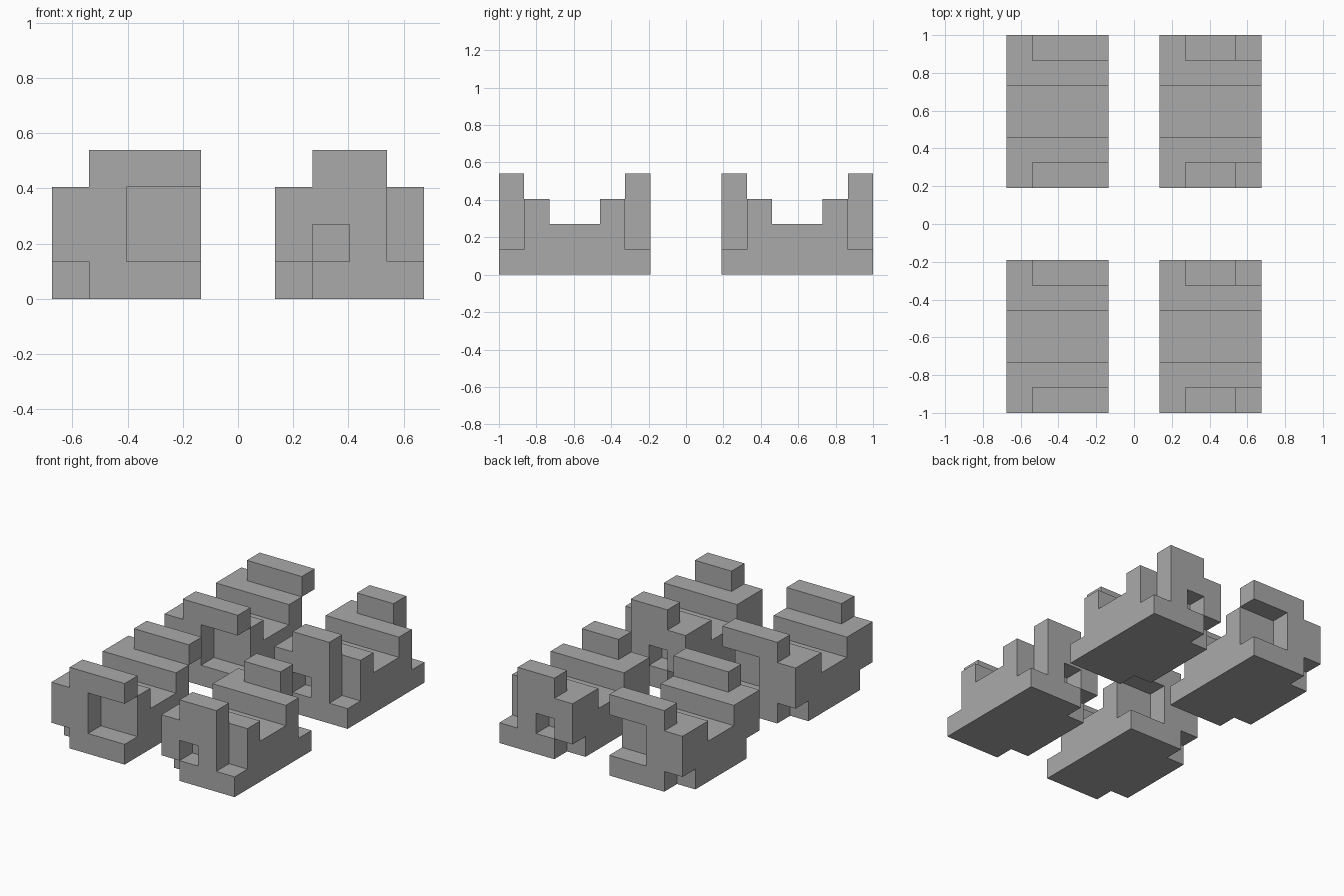
import bpy, bmesh
from mathutils import Vector

cube = bpy.data.objects.get("Cube")
if cube:
    bpy.data.objects.remove(cube, do_unlink=True)

grey = bpy.data.materials.new("plain grey")
grey.use_nodes = True
colour = (0.4, 0.4, 0.4, 1)
grey.diffuse_color = colour
grey.node_tree.nodes["Principled BSDF"].inputs["Base Color"].default_value = colour

UNIT = 0.135                       # size of one building cell
HEIGHTS = [4, 3, 2, 2, 3, 4]       # stepped saddle from front to back
# End plates, top row first, # marks a filled cell
OPEN_PLATE = [".###", "##..", "##..", ".###"]
PIERCED_PLATE = [".##.", "###.", "#.#.", ".###"]


def filled_cells(plate):
    """Full-width stepped body closed by a patterned plate at each end."""
    cells = set()
    last = len(HEIGHTS) - 1
    for y, height in enumerate(HEIGHTS):
        for x in range(4):
            for z in range(height):
                if 0 < y < last or plate[3 - z][x] == "#":
                    cells.add((x, y, z))
    return cells


def make_block(name, plate, cx, cy):
    """Skin the outside of the cells and merge coplanar faces."""
    bm = bmesh.new()
    cells = filled_cells(plate)
    for cell in sorted(cells):
        for axis in range(3):
            for side in (0, 1):
                step = Vector((0, 0, 0))
                step[axis] = side * 2 - 1
                if tuple(int(v) for v in Vector(cell) + step) in cells:
                    continue
                u, v = Vector((0, 0, 0)), Vector((0, 0, 0))
                u[(axis + 1) % 3] = 1
                v[(axis + 2) % 3] = 1
                corner = Vector(cell)
                corner[axis] += side
                quad = [corner, corner + u, corner + u + v, corner + v]
                if side == 0:
                    quad.reverse()
                bm.faces.new([bm.verts.new(p) for p in quad])
    bmesh.ops.remove_doubles(bm, verts=bm.verts, dist=0.001)
    bmesh.ops.dissolve_limit(bm, angle_limit=0.01, verts=bm.verts, edges=bm.edges)
    for vert in bm.verts:
        vert.co = (vert.co - Vector((2, 3, 0))) * UNIT
    mesh = bpy.data.meshes.new(name)
    bm.to_mesh(mesh)
    bm.free()
    mesh.materials.append(grey)
    obj = bpy.data.objects.new(name, mesh)
    obj.location = (cx, cy, 0)
    bpy.context.collection.objects.link(obj)


# Two rows of blocks: open-ended plates on one side, pierced plates on the other
for row, cy in (("front", -0.595), ("back", 0.595)):
    make_block(row + "_right_block", OPEN_PLATE, -0.405, cy)
    make_block(row + "_left_block", PIERCED_PLATE, 0.405, cy)
